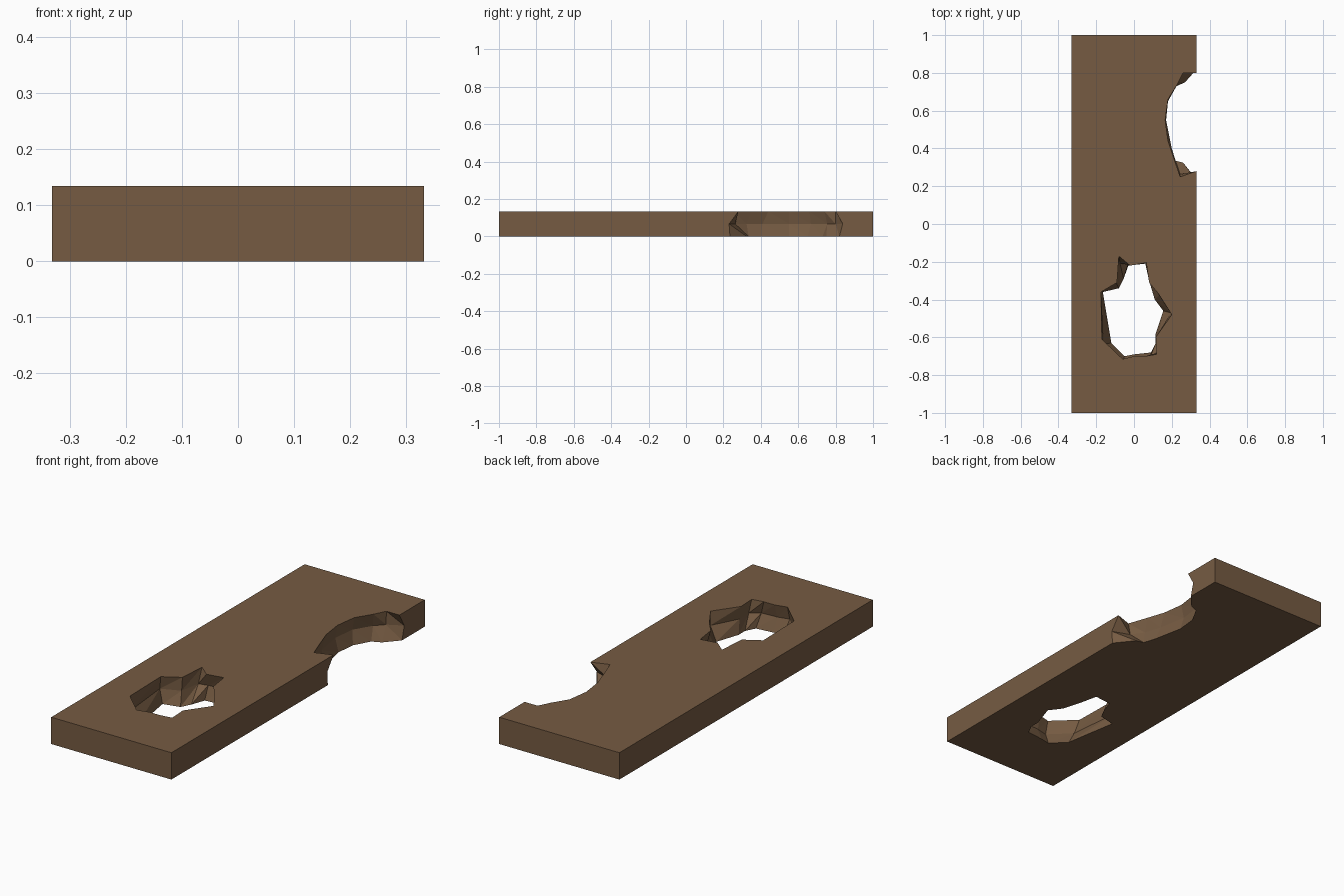
import bpy, bmesh

if "Cube" in bpy.data.objects:
    bpy.data.objects.remove(bpy.data.objects["Cube"])

L, W, T = 2.0, 0.664, 0.134

wood = bpy.data.materials.new("wood")
wood.diffuse_color = (0.18, 0.105, 0.055, 1)
wood.use_nodes = True
wood.node_tree.nodes["Principled BSDF"].inputs["Base Color"].default_value = wood.diffuse_color


def add_mesh(name, bm):
    bmesh.ops.recalc_face_normals(bm, faces=bm.faces)
    me = bpy.data.meshes.new(name)
    bm.to_mesh(me)
    bm.free()
    me.materials.append(wood)
    ob = bpy.data.objects.new(name, me)
    bpy.context.collection.objects.link(ob)
    return ob


def hole_cutter(name, top, bottom, centre, bulge):
    """Ragged hole: top and bottom outlines with a wider ring half way down."""
    cx, cy = centre
    mid = []
    for (a, b), (c, d) in zip(top, bottom):
        x, y = (a + c) / 2, (b + d) / 2
        mid.append((cx + (x - cx) * bulge, cy + (y - cy) * bulge))
    levels = [(bottom, -0.05), (bottom, 0), (mid, T / 2), (top, T), (top, T + 0.05)]
    bm = bmesh.new()
    rings = [[bm.verts.new((x, y, z)) for x, y in pts] for pts, z in levels]
    n = len(top)
    for r0, r1 in zip(rings, rings[1:]):
        for i in range(n):
            j = (i + 1) % n
            bm.faces.new((r0[i], r0[j], r1[j]))
            bm.faces.new((r0[i], r1[j], r1[i]))
    caps = [bm.faces.new(rings[0]), bm.faces.new(rings[-1])]
    bmesh.ops.triangulate(bm, faces=caps)
    return add_mesh(name, bm)


# plank
bm = bmesh.new()
bmesh.ops.create_cube(bm, size=1)
for v in bm.verts:
    v.co = (v.co.x * W, v.co.y * L, (v.co.z + 0.5) * T)
plank = add_mesh("plank", bm)

# hole through the middle
inner = hole_cutter(
    "inner_hole_cutter",
    [(-.08, -.17), (-.02, -.22), (.065, -.205), (.08, -.31), (.13, -.37), (.20, -.48), (.115, -.60),
     (.12, -.69), (.06, -.70), (0, -.70), (-.06, -.715), (-.17, -.61), (-.175, -.36), (-.09, -.31)],
    [(-.055, -.29), (-.03, -.22), (.06, -.21), (.08, -.30), (.11, -.40), (.155, -.46), (.115, -.58),
     (.115, -.63), (.09, -.68), (0, -.69), (-.05, -.70), (-.12, -.63), (-.165, -.36), (-.08, -.34)],
    (0, -.46), 1.1)

# bite out of the right edge
edge = hole_cutter(
    "edge_bite_cutter",
    [(.45, .80), (.332, .80), (.26, .80), (.23, .74), (.18, .66), (.165, .55),
     (.18, .44), (.21, .35), (.245, .25), (.332, .28), (.45, .28)],
    [(.45, .82), (.332, .82), (.27, .75), (.225, .73), (.18, .65), (.17, .55),
     (.20, .40), (.22, .335), (.26, .325), (.332, .235), (.45, .235)],
    (.332, .53), 1.1)

for cutter in (inner, edge):
    mod = plank.modifiers.new(cutter.name, 'BOOLEAN')
    mod.operation = 'DIFFERENCE'
    mod.solver = 'EXACT'
    mod.object = cutter
    bpy.context.view_layer.objects.active = plank
    bpy.ops.object.modifier_apply(modifier=mod.name)
    bpy.data.objects.remove(cutter)
